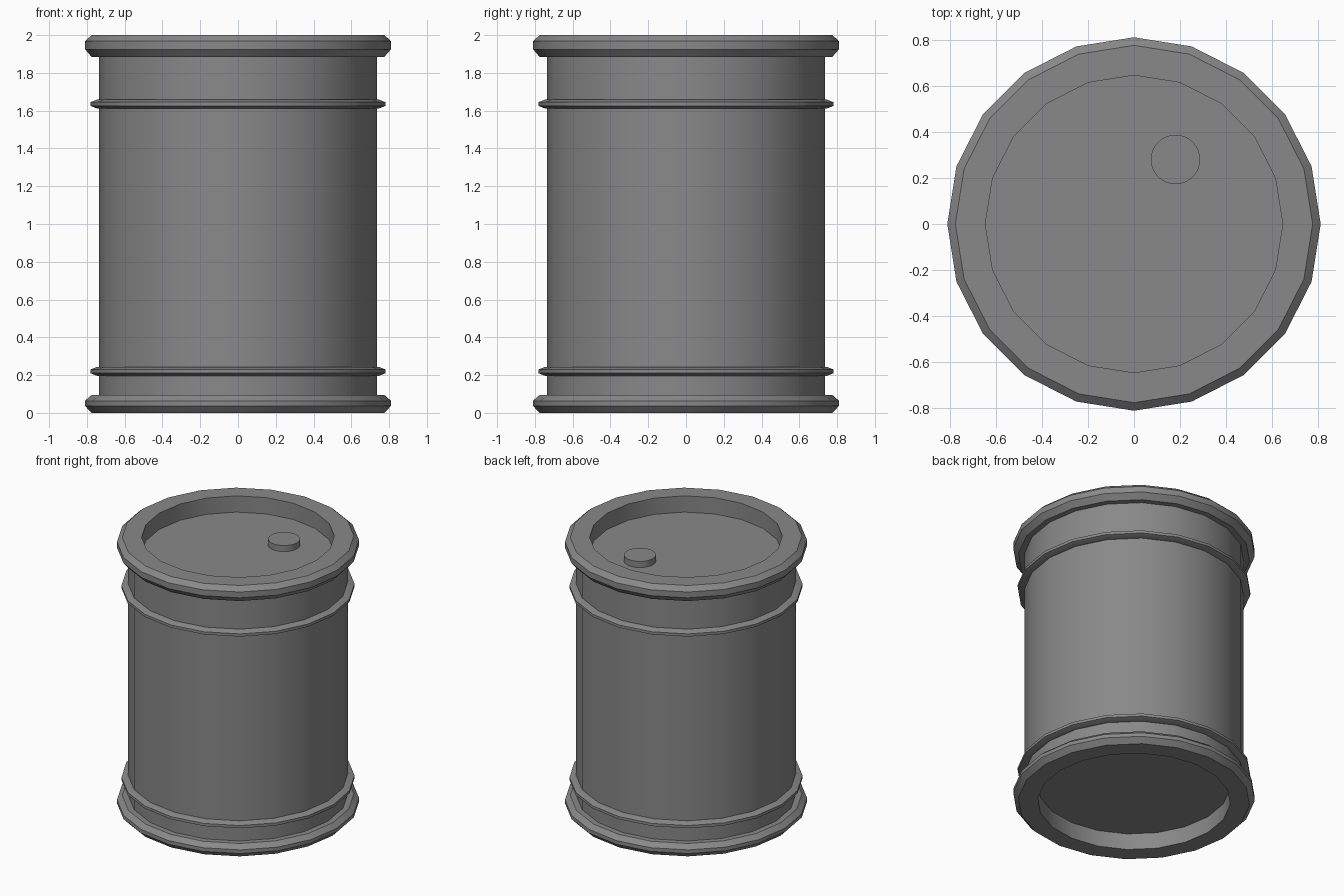
import bpy, bmesh
from math import cos, sin, tau, radians

if "Cube" in bpy.data.objects:
    bpy.data.objects.remove(bpy.data.objects["Cube"])

# Dark grey steel
steel = bpy.data.materials.new("dark_steel")
steel.diffuse_color = (0.25, 0.25, 0.25, 1)
steel.use_nodes = True
steel.node_tree.nodes["Principled BSDF"].inputs["Base Color"].default_value = steel.diffuse_color


def lathe(name, profile, sides=20, centre=(0, 0)):
    """Spin an (r, z) profile, listed so that outward is on its right going up."""
    bm = bmesh.new()
    rings = []
    for r, z in profile:
        if r == 0:
            rings.append([bm.verts.new((0, 0, z))] * sides)
        else:
            rings.append([bm.verts.new((r * cos(tau * i / sides), r * sin(tau * i / sides), z))
                          for i in range(sides)])
    for low, high in zip(rings, rings[1:]):
        for i in range(sides):
            j = (i + 1) % sides
            corners = list(dict.fromkeys((low[i], low[j], high[j], high[i])))
            bm.faces.new(corners)
    mesh = bpy.data.meshes.new(name)
    bm.to_mesh(mesh)
    bm.free()
    mesh.materials.append(steel)
    obj = bpy.data.objects.new(name, mesh)
    obj.location = (centre[0], centre[1], 0)
    bpy.context.collection.objects.link(obj)
    bpy.ops.object.select_all(action='DESELECT')
    obj.select_set(True)
    bpy.context.view_layer.objects.active = obj
    bpy.ops.object.shade_smooth_by_angle(angle=radians(30))
    return obj


R = 0.735       # wall radius
RIM = 0.81      # rim radius
HOLE = 0.645    # recess radius

# Bottom rim with recessed base
lathe("bottom_rim", [(0, 0.12), (HOLE, 0.12), (HOLE, 0), (0.775, 0), (RIM, 0.037),
                     (RIM, 0.064), (0.775, 0.095), (R, 0.095)])

# Wall sections between the rims and hoops
for name, z0, z1 in (("lower_wall", 0.095, 0.196), ("middle_wall", 0.244, 1.611),
                     ("upper_wall", 1.659, 1.885)):
    lathe(name, [(R, z0), (R, z1)])

# Raised hoops
for name, z in (("lower_hoop", 0.22), ("upper_hoop", 1.635)):
    lathe(name, [(R, z - 0.024), (0.745, z - 0.024), (0.78, z - 0.01),
                 (0.78, z + 0.01), (0.745, z + 0.024), (R, z + 0.024)])

# Top rim with recessed lid
lathe("top_rim", [(R, 1.885), (0.775, 1.885), (RIM, 1.925), (RIM, 1.968), (0.775, 2.0),
                  (HOLE, 2.0), (HOLE, 1.88), (0, 1.88)])

# Bung cap on the lid
lathe("bung_cap", [(0.107, 1.88), (0.107, 1.925), (0, 1.925)], sides=32, centre=(0.18, 0.28))
